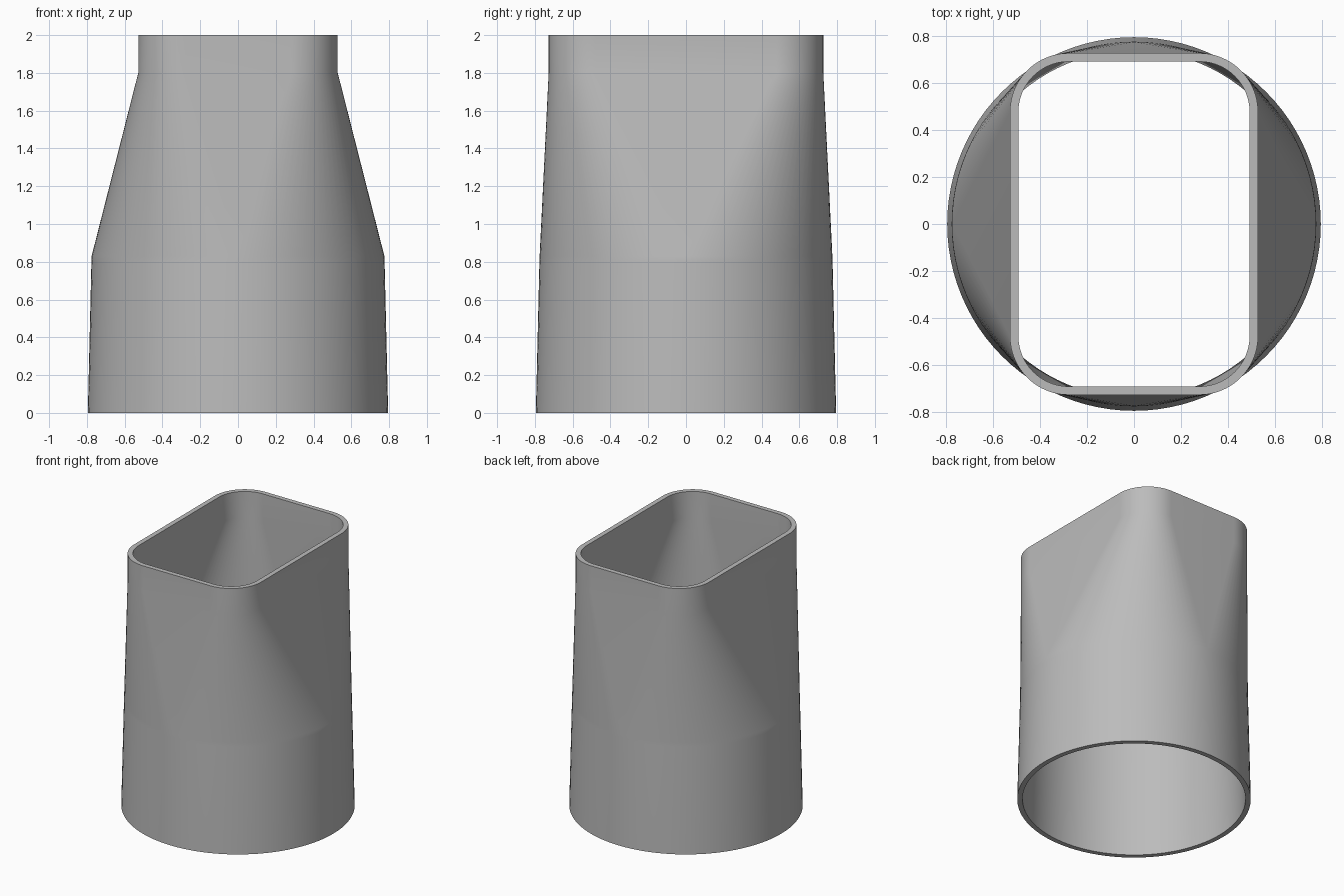
import bpy, bmesh
from math import sin, cos, pi

if "Cube" in bpy.data.objects:
    bpy.data.objects.remove(bpy.data.objects["Cube"], do_unlink=True)

STEPS = 24  # segments per quarter turn
WALL = 0.036

grey = bpy.data.materials.new("plain_grey")
grey.use_nodes = True
colour = (0.5, 0.5, 0.5, 1)
grey.diffuse_color = colour
grey.node_tree.nodes["Principled BSDF"].inputs["Base Color"].default_value = colour


def outline(half_x, half_y, radius, z):
    """Rounded rectangle; a circle when both halves equal the radius."""
    points = []
    for quarter, (sx, sy) in enumerate([(1, 1), (-1, 1), (-1, -1), (1, -1)]):
        for i in range(STEPS + 1):
            a = (quarter + i / STEPS) * pi / 2
            points.append((sx * (half_x - radius) + radius * cos(a),
                           sy * (half_y - radius) + radius * sin(a), z))
    return points


def wall_sections(inset):
    """Round socket, transition and rectangular collar, bottom to top."""
    sections = [outline(r - inset, r - inset, r - inset, z)
                for r, z in [(0.795, 0), (0.776, 0.8), (0.775, 0.83)]]
    for z in (1.8, 2.0):
        sections.append(outline(0.528 - inset, 0.727 - inset, 0.25 - inset, z))
    return sections


# Outer skin going up, inner skin coming down, closed into a loop by the rims
bm = bmesh.new()
sections = wall_sections(0) + wall_sections(WALL)[::-1]
rings = [[bm.verts.new(p) for p in section] for section in sections]
for lower, upper in zip(rings, rings[1:] + rings[:1]):
    count = len(lower)
    for i in range(count):
        j = (i + 1) % count
        bm.faces.new((lower[i], lower[j], upper[j], upper[i]))
# Merging the doubled circle points leaves flat triangles on the four sides
bmesh.ops.remove_doubles(bm, verts=bm.verts, dist=0.0001)
bmesh.ops.recalc_face_normals(bm, faces=bm.faces)

mesh = bpy.data.meshes.new("duct_adapter")
bm.to_mesh(mesh)
bm.free()
mesh.materials.append(grey)
adapter = bpy.data.objects.new("duct_adapter", mesh)
bpy.context.collection.objects.link(adapter)

bpy.ops.object.select_all(action="DESELECT")
adapter.select_set(True)
bpy.context.view_layer.objects.active = adapter
bpy.ops.object.shade_smooth_by_angle(angle=pi / 6)
